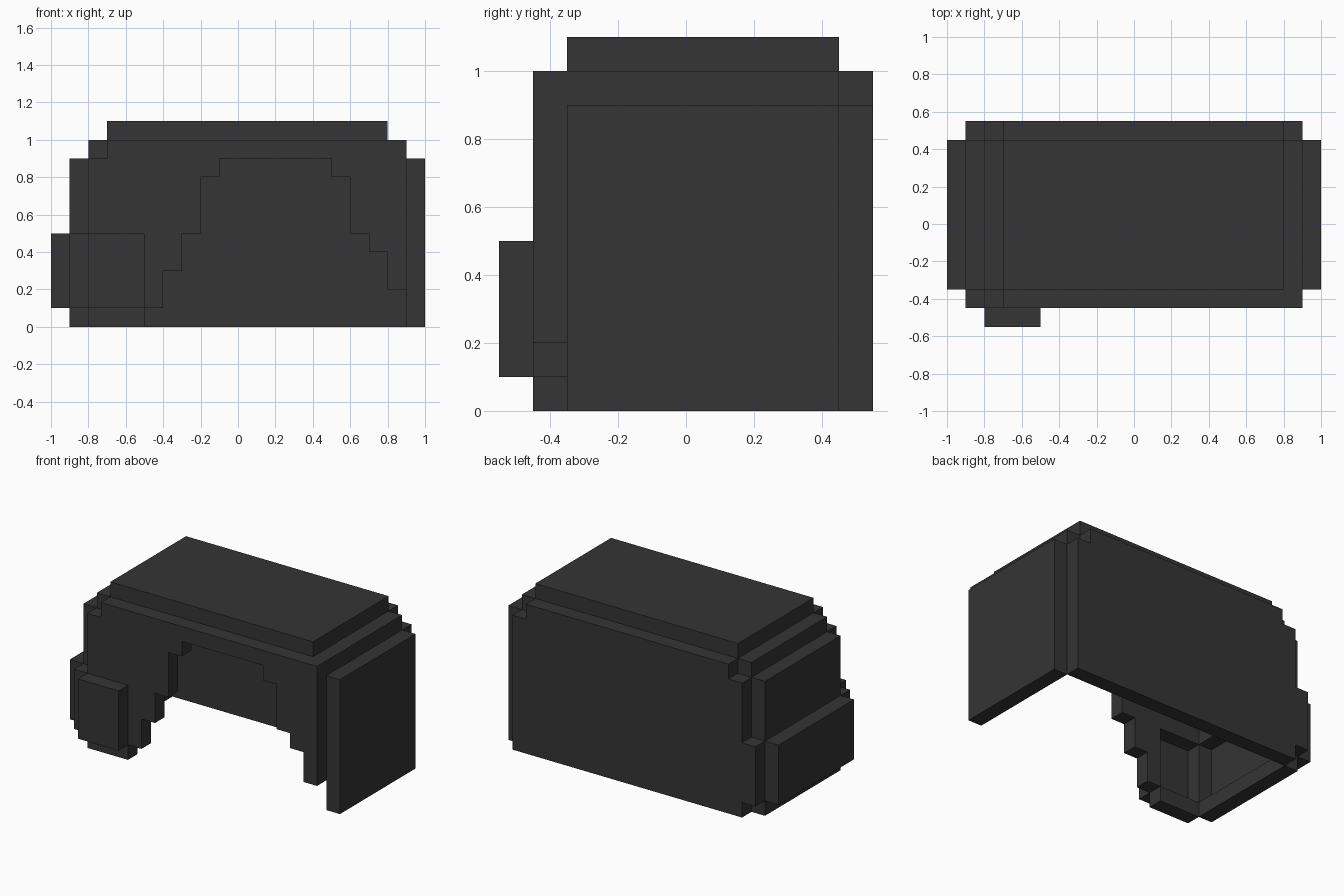
import bpy
import bmesh

if "Cube" in bpy.data.objects:
    bpy.data.objects.remove(bpy.data.objects["Cube"])

dark = bpy.data.materials.new("dark_hair")
dark.diffuse_color = (0.035, 0.035, 0.035, 1)
dark.use_nodes = True
dark.node_tree.nodes["Principled BSDF"].inputs["Base Color"].default_value = dark.diffuse_color


def plate(name, profile, y0, y1):
    """Extrude an (x, z) outline from y0 to y1."""
    bm = bmesh.new()
    face = bm.faces.new([bm.verts.new((x, y0, z)) for x, z in profile])
    out = bmesh.ops.extrude_face_region(bm, geom=[face])["geom"]
    moved = [v for v in out if isinstance(v, bmesh.types.BMVert)]
    bmesh.ops.translate(bm, verts=moved, vec=(0, y1 - y0, 0))
    bmesh.ops.recalc_face_normals(bm, faces=bm.faces)
    mesh = bpy.data.meshes.new(name)
    bm.to_mesh(mesh)
    bm.free()
    mesh.materials.append(dark)
    obj = bpy.data.objects.new(name, mesh)
    bpy.context.collection.objects.link(obj)
    return obj


def box(name, x0, x1, y0, y1, z0, z1):
    return plate(name, [(x0, z0), (x1, z0), (x1, z1), (x0, z1)], y0, y1)


# Front fringe with the stepped opening
plate("front_fringe", [
    (-.8, .5), (-.8, .9), (-.7, .9), (-.7, 1), (.9, 1), (.9, .2), (.8, .2),
    (.8, .4), (.7, .4), (.7, .5), (.6, .5), (.6, .8), (.5, .8), (.5, .9),
    (-.1, .9), (-.1, .8), (-.2, .8), (-.2, .5), (-.3, .5), (-.3, .3),
    (-.4, .3), (-.4, .1), (-.5, .1), (-.5, .5)], -.45, -.35)

# Back wall with its stepped top corners and raised left edge
plate("back_wall", [
    (-.8, 0), (.9, 0), (.9, .9), (.8, .9), (.8, 1), (-.7, 1), (-.7, .9),
    (-.8, .9), (-.8, .5), (-.9, .5), (-.9, .1), (-.8, .1)], .45, .55)

# Crown and the step around it
box("crown", -.7, .8, -.35, .45, 1, 1.1)
box("left_crown_step", -.8, -.7, -.35, .45, .9, 1)
box("right_crown_step", .8, .9, -.35, .45, .9, 1)

# Side walls; the left one bulges out in its lower half
box("right_wall", .9, 1, -.35, .45, 0, .9)
box("left_wall_upper", -.9, -.8, -.35, .45, .5, .9)
box("left_wall_bulge", -1, -.9, -.35, .45, .1, .5)
box("left_wall_hem", -.9, -.8, -.35, .45, 0, .1)

# Hollow front lock on the left side
box("front_lock", -.8, -.5, -.55, -.45, .1, .5)
box("front_lock_corner", -.9, -.8, -.45, -.35, .1, .5)
box("front_lock_hem", -.8, -.5, -.45, -.35, 0, .1)
